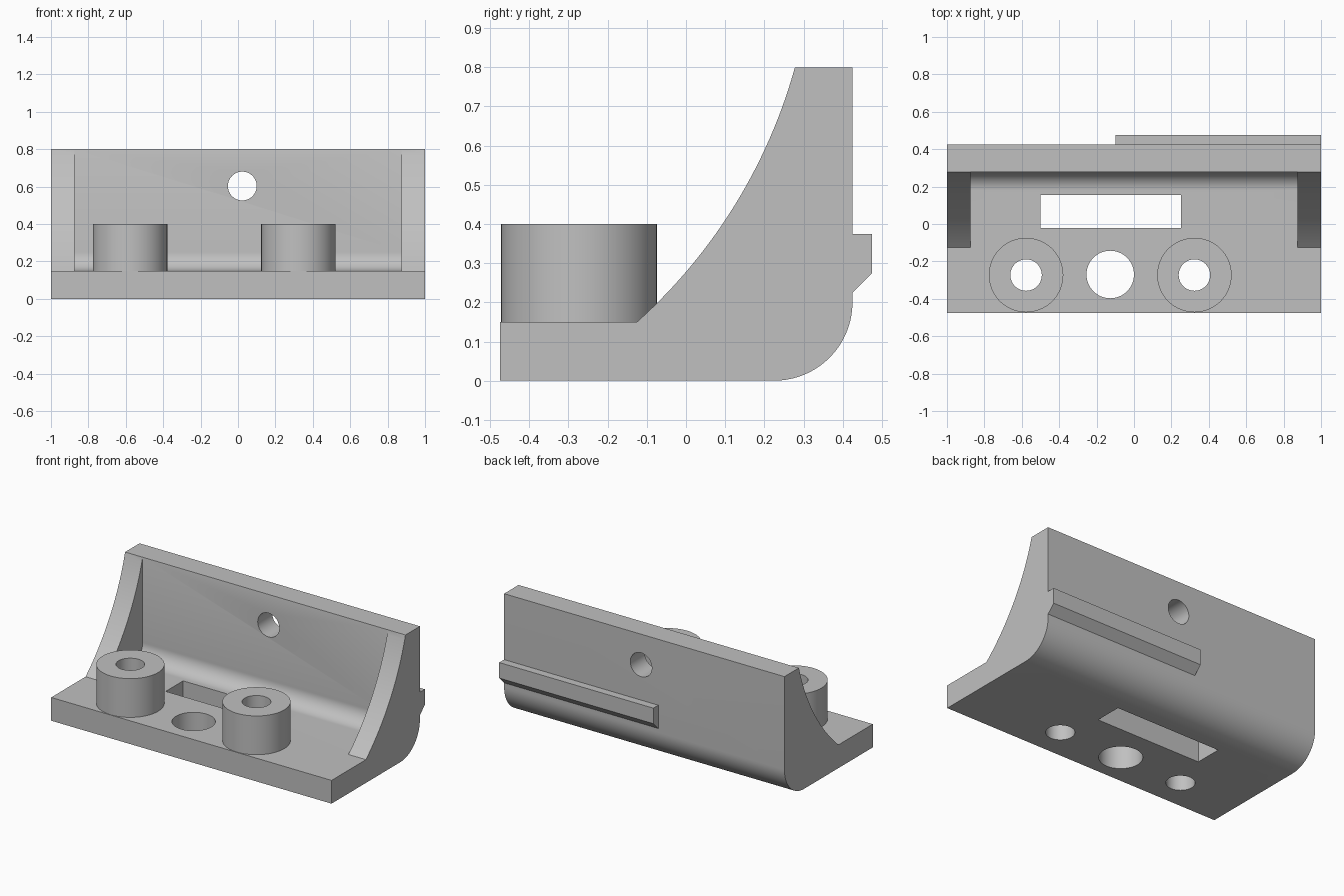
import bpy
import bmesh
from math import cos, sin, pi, radians
from mathutils import Vector, Matrix

if "Cube" in bpy.data.objects:
    bpy.data.objects.remove(bpy.data.objects["Cube"], do_unlink=True)

grey = bpy.data.materials.new("plain_grey")
grey.use_nodes = True
grey.diffuse_color = (0.53, 0.53, 0.53, 1)
grey.node_tree.nodes["Principled BSDF"].inputs["Base Color"].default_value = (0.53, 0.53, 0.53, 1)


def add_object(name, bm):
    bmesh.ops.recalc_face_normals(bm, faces=bm.faces)
    mesh = bpy.data.meshes.new(name)
    bm.to_mesh(mesh)
    bm.free()
    mesh.materials.append(grey)
    obj = bpy.data.objects.new(name, mesh)
    bpy.context.collection.objects.link(obj)
    return obj


def prism(name, profile, x0, x1):
    """Extrude a (y, z) profile along x."""
    bm = bmesh.new()
    face = bm.faces.new([bm.verts.new((x0, y, z)) for y, z in profile])
    moved = bmesh.ops.extrude_face_region(bm, geom=[face])["geom"]
    verts = [g for g in moved if isinstance(g, bmesh.types.BMVert)]
    bmesh.ops.translate(bm, verts=verts, vec=(x1 - x0, 0, 0))
    return add_object(name, bm)


def cylinder(name, centre, radius, depth, along_y=False):
    bm = bmesh.new()
    turn = Matrix.Rotation(pi / 2 if along_y else 0, 4, "X")
    bmesh.ops.create_cone(bm, cap_ends=True, segments=64, radius1=radius, radius2=radius,
                          depth=depth, matrix=Matrix.Translation(centre) @ turn)
    return add_object(name, bm)


def arc(cy, cz, radius, start, end, steps=20):
    angles = [radians(start + (end - start) * i / steps) for i in range(steps + 1)]
    return [(cy + radius * cos(a), cz + radius * sin(a)) for a in angles]


def arc_through(a, b, c, steps=28):
    """Circular arc from a through b to c."""
    a, b, c = Vector(a), Vector(b), Vector(c)
    u, v = b - a, c - a
    d = 2 * (u.x * v.y - u.y * v.x)
    centre = a + Vector((v.y * u.dot(u) - u.y * v.dot(v), u.x * v.dot(v) - v.x * u.dot(u))) / d
    r = a - centre
    sweep = -r.angle_signed(c - centre)
    return [tuple(centre + Matrix.Rotation(sweep * i / steps, 2) @ r) for i in range(steps + 1)]


def cut(obj, cutters):
    for cutter in cutters:
        cutter.hide_render = True
        mod = obj.modifiers.new("cut", "BOOLEAN")
        mod.operation = "DIFFERENCE"
        mod.solver = "EXACT"
        mod.object = cutter
        bpy.context.view_layer.objects.active = obj
        bpy.ops.object.modifier_apply(modifier=mod.name)


FRONT, BACK, WALL, FLOOR, TOP = -0.475, 0.425, 0.278, 0.15, 0.8
BOSS_Y, BOSS_X = -0.273, {"right": -0.577, "left": 0.323}

# Bracket: end-gusset outline along the full width
outline = [(FRONT, 0)] + arc(0.225, 0.2, 0.2, -90, 0) + [(BACK, TOP)]
outline += reversed(arc_through((-0.125, FLOOR), (0.1, 0.41), (WALL, TOP)))
outline += [(FRONT, FLOOR)]
bracket = prism("bracket", outline, -1, 1)

# Pocket between the gussets, with a rounded inner corner
pocket = prism("pocket_cutter",
               [(-0.6, FLOOR)] + arc(WALL - 0.1, FLOOR + 0.1, 0.1, -90, 0) + [(WALL, 1), (-0.6, 1)],
               -0.875, 0.875)

# Holes and slot
bores = [cylinder(f"{side}_bore_cutter", (x, BOSS_Y, 0.2), 0.084, 1) for side, x in BOSS_X.items()]
middle = cylinder("middle_hole_cutter", (-0.127, -0.27, 0), 0.127, 0.6)
wall_hole = cylinder("wall_hole_cutter", (0.023, 0.4, 0.603), 0.077, 0.6, along_y=True)
slot = prism("slot_cutter", [(-0.022, -0.1), (0.155, -0.1), (0.155, 0.3), (-0.022, 0.3)], -0.5, 0.25)
cut(bracket, [pocket, middle, wall_hole, slot] + bores)

# Hollow bosses on the floor
parts = [bracket]
for (side, x), bore in zip(BOSS_X.items(), bores):
    boss = cylinder(f"{side}_boss", (x, BOSS_Y, 0.275), 0.199, 0.25)
    cut(boss, [bore])
    parts.append(boss)

# Chamfered ridge on the back
parts.append(prism("back_ridge",
                   [(BACK, 0.225), (0.475, 0.275), (0.475, 0.375), (BACK, 0.375)], -0.1, 1))

for cutter in [pocket, middle, wall_hole, slot] + bores:
    bpy.data.objects.remove(cutter, do_unlink=True)

for obj in parts:
    bpy.ops.object.select_all(action="DESELECT")
    obj.select_set(True)
    bpy.context.view_layer.objects.active = obj
    bpy.ops.object.shade_smooth_by_angle(angle=radians(25))
